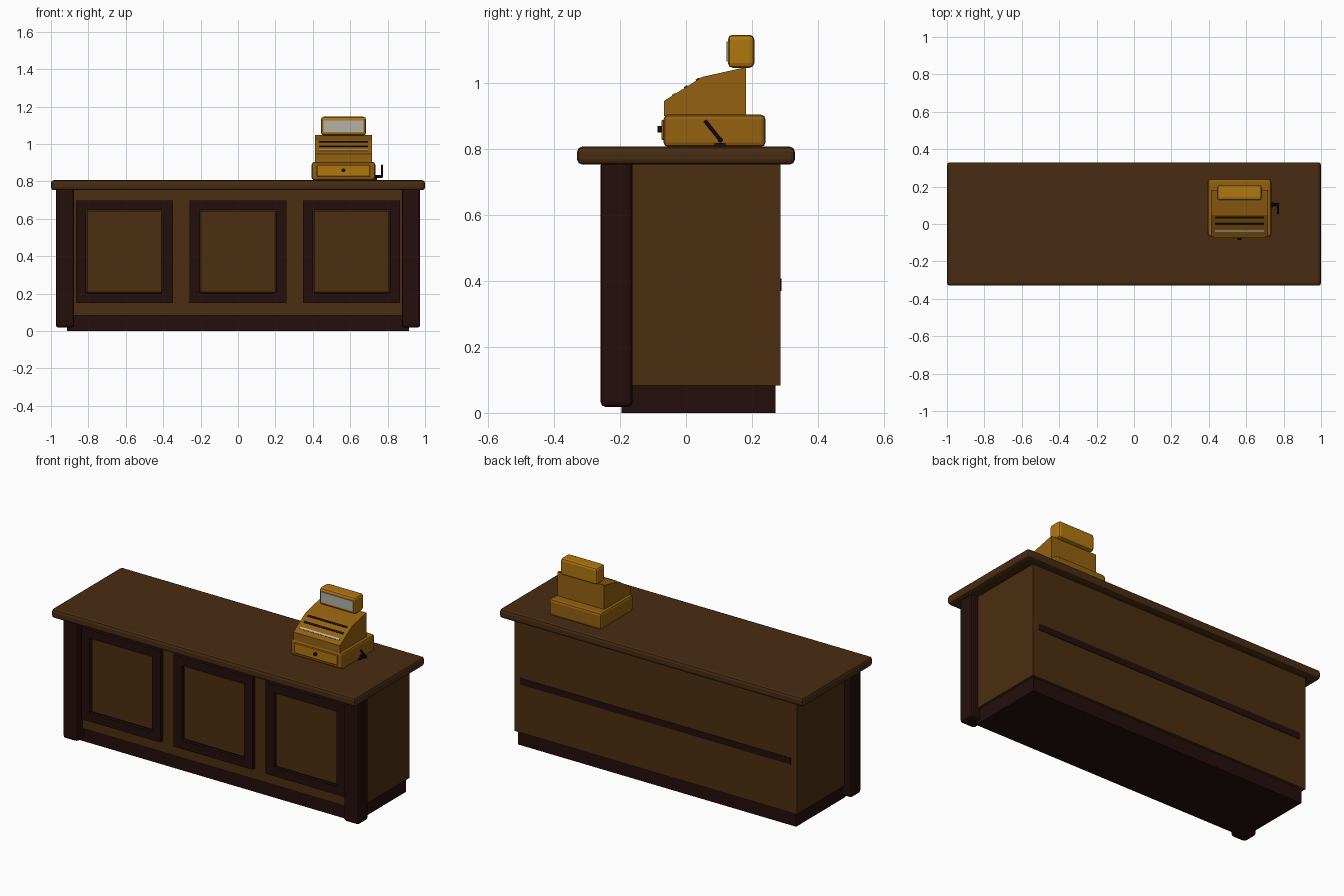
import bpy, bmesh, math
from mathutils import Vector

if "Cube" in bpy.data.objects:
    bpy.data.objects.remove(bpy.data.objects["Cube"])


def mat(name, rgb):
    m = bpy.data.materials.new(name)
    m.diffuse_color = (*rgb, 1)
    m.use_nodes = True
    m.node_tree.nodes["Principled BSDF"].inputs["Base Color"].default_value = m.diffuse_color
    return m


WOOD = mat("brown_wood", (0.072, 0.027, 0.005))
TOP = mat("counter_top_wood", (0.066, 0.025, 0.006))
DARK = mat("dark_wood", (0.018, 0.0045, 0.004))
BRASS = mat("brass", (0.295, 0.12, 0.005))
GOLD = mat("bright_brass", (0.44, 0.185, 0.005))
BLACK = mat("black_metal", (0.010, 0.005, 0.004))
LIGHT = mat("pale_glass", (0.45, 0.45, 0.40))


def finish(name, bm, material, bevel=0, segs=2):
    bmesh.ops.recalc_face_normals(bm, faces=bm.faces)
    me = bpy.data.meshes.new(name)
    bm.to_mesh(me)
    bm.free()
    me.materials.append(material)
    ob = bpy.data.objects.new(name, me)
    bpy.context.collection.objects.link(ob)
    if bevel:
        mod = ob.modifiers.new("bevel", 'BEVEL')
        mod.width, mod.segments = bevel, segs
    return ob


def box(name, x, y, z, material, bevel=0, segs=2):
    """Box from (min, max) ranges on each axis."""
    bm = bmesh.new()
    bmesh.ops.create_cube(bm, size=1)
    for v in bm.verts:
        v.co = [r[0] if c < 0 else r[1] for c, r in zip(v.co, (x, y, z))]
    return finish(name, bm, material, bevel, segs)


def prism(name, profile, x0, x1, material):
    """Side profile of (y, z) points pushed along x."""
    bm = bmesh.new()
    f = bm.faces.new([bm.verts.new((x0, y, z)) for y, z in profile])
    ext = bmesh.ops.extrude_face_region(bm, geom=[f])
    bmesh.ops.translate(bm, vec=(x1 - x0, 0, 0),
                        verts=[g for g in ext["geom"] if isinstance(g, bmesh.types.BMVert)])
    return finish(name, bm, material)


def rod(name, a, b, r, material, sides=10):
    """Cylinder between two points."""
    a, b = Vector(a), Vector(b)
    bm = bmesh.new()
    bmesh.ops.create_cone(bm, cap_ends=True, segments=sides, radius1=r, radius2=r, depth=(b - a).length)
    rot = (b - a).to_track_quat('Z', 'Y').to_matrix()
    for v in bm.verts:
        v.co = rot @ v.co + (a + b) / 2
    return finish(name, bm, material)


# Counter: plinth, cabinet, top and front corner posts
box("plinth", (-0.915, 0.915), (-0.195, 0.271), (0, 0.083), DARK)
box("cabinet", (-0.93, 0.93), (-0.21, 0.286), (0.083, 0.755), WOOD)
box("counter_top", (-1, 1), (-0.33, 0.33), (0.753, 0.807), TOP, 0.015)
for side, cx in (("left", -0.925), ("right", 0.925)):
    box(side + "_post", (cx - 0.049, cx + 0.049), (-0.259, -0.162), (0.018, 0.765), DARK, 0.015)
box("back_rail", (-0.89, 0.89), (0.28, 0.289), (0.37, 0.408), DARK)

# Three framed front panels
for i, cx in enumerate((-0.607, 0, 0.607)):
    w, t = 0.26, 0.055
    fy = (-0.235, -0.205)
    for s in (-1, 1):
        a, b = cx + s * w, cx + s * (w - t)
        box(f"panel_stile_{i}_{s}", (min(a, b), max(a, b)), fy, (0.15, 0.697), DARK)
    for z in (0.15, 0.647):
        box(f"panel_rail_{i}_{z}", (cx - w + t, cx + w - t), fy, (z, z + 0.05), DARK)
    box(f"panel_{i}", (cx - w + t, cx + w - t), (-0.224, -0.2), (0.2, 0.647), WOOD, 0.008, 1)

# Cash register: drawer base, drawer, knob
CX = 0.564
box("register_base", (CX - 0.17, CX + 0.17), (-0.068, 0.241), (0.806, 0.904), BRASS, 0.014)
box("drawer_front", (CX - 0.143, CX + 0.143), (-0.075, -0.06), (0.827, 0.888), GOLD, 0.003, 1)
rod("drawer_knob", (CX, -0.086, 0.86), (CX, -0.07, 0.86), 0.010, BLACK)

# Sloping register body
prism("register_body", [(-0.066, 0.90), (-0.066, 0.946), (0.048, 1.018), (0.182, 1.048), (0.182, 0.90)],
      CX - 0.153, CX + 0.153, BRASS)

# Key rows lying on the slope
d = Vector((0.114, 0.072)).normalized()
n = Vector((-d.y, d.x))
for i, (y, m) in enumerate(((-0.036, LIGHT), (0.0, BLACK), (0.036, BLACK))):
    c = Vector((y, 0.946 + (y + 0.066) * 0.072 / 0.114))
    pts = [c + d * a * 0.006 + n * b for a, b in ((-1, -0.003), (1, -0.003), (1, 0.003), (-1, 0.003))]
    prism(f"key_row_{i}", [tuple(p) for p in pts], CX - 0.13, CX + 0.13, m)

# Display head with pale window
box("display_head", (CX - 0.12, CX + 0.12), (0.127, 0.207), (1.046, 1.146), GOLD, 0.014)
box("display_window", (CX - 0.108, CX + 0.108), (0.123, 0.13), (1.065, 1.125), LIGHT)

# Side crank
rod("crank_shaft", (0.72, 0.104, 0.827), (0.772, 0.104, 0.827), 0.008, BLACK)
rod("crank_arm", (0.769, 0.106, 0.825), (0.769, 0.057, 0.886), 0.006, BLACK)
box("crank_bracket", (0.72, 0.742), (0.087, 0.12), (0.807, 0.818), BLACK)
